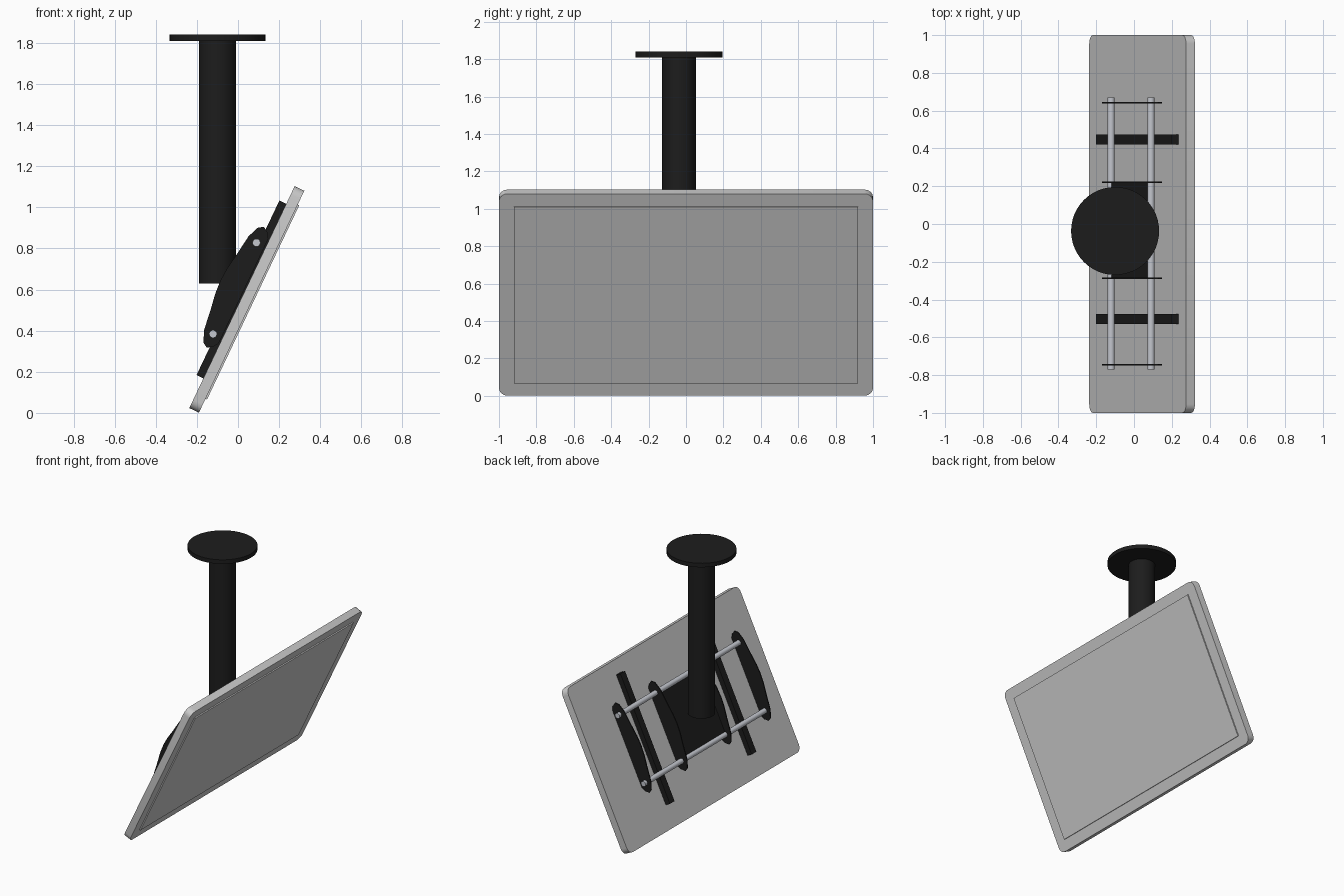
import bpy, bmesh, math
from mathutils import Matrix, Vector

if "Cube" in bpy.data.objects:
    bpy.data.objects.remove(bpy.data.objects["Cube"])

# tilted frame of the screen: local x = out of the display, z = up along the panel
TILT = Matrix.Translation((-0.237, 0, 0.0235)) @ Matrix.Rotation(math.radians(25.4), 4, 'Y')
LEN = 1.195


def material(name, color):
    m = bpy.data.materials.new(name)
    m.diffuse_color = (*color, 1)
    m.use_nodes = True
    m.node_tree.nodes["Principled BSDF"].inputs["Base Color"].default_value = m.diffuse_color
    return m


BLACK = material("black_metal", (0.012, 0.012, 0.012))
STEEL = material("steel", (0.55, 0.57, 0.62))


def prism(name, points, vec, mat=None, matrix=Matrix()):
    """Extrude a closed 3D outline along vec."""
    bm = bmesh.new()
    face = bm.faces.new([bm.verts.new(p) for p in points])
    ext = bmesh.ops.extrude_face_region(bm, geom=[face])["geom"]
    bmesh.ops.translate(bm, vec=vec, verts=[v for v in ext if isinstance(v, bmesh.types.BMVert)])
    if not any(face.is_valid and f == face for f in bm.faces):
        bm.faces.new([v for v in bm.verts[:len(points)]])
    bmesh.ops.recalc_face_normals(bm, faces=bm.faces)
    me = bpy.data.meshes.new(name)
    bm.to_mesh(me)
    bm.free()
    ob = bpy.data.objects.new(name, me)
    bpy.context.collection.objects.link(ob)
    ob.matrix_world = matrix
    if mat:
        me.materials.append(mat)
    bpy.ops.object.select_all(action='DESELECT')
    ob.select_set(True)
    bpy.context.view_layer.objects.active = ob
    bpy.ops.object.shade_smooth_by_angle(angle=math.radians(35))
    return ob


def box(name, x0, x1, y0, y1, z0, z1, mat=None):
    return prism(name, [(x0, y0, z0), (x0, y1, z0), (x0, y1, z1), (x0, y0, z1)],
                 (x1 - x0, 0, 0), mat, TILT)


def circle(r, n):
    return [(r * math.cos(2 * math.pi * i / n), r * math.sin(2 * math.pi * i / n)) for i in range(n)]


# screen housing with rounded corners
r = 0.045
outline = []
for cy, cz, a0 in ((1 - r, LEN - r, 0), (r - 1, LEN - r, 90), (r - 1, r, 180), (1 - r, r, 270)):
    for i in range(5):
        a = math.radians(a0 + 22.5 * i)
        outline.append((0, cy + r * math.cos(a), cz + r * math.sin(a)))
prism("screen_housing", outline, (0.052, 0, 0), None, TILT)

# slightly raised display
box("display", 0.04, 0.06, -0.92, 0.92, 0.075, LEN - 0.075)

# rails on the back
for i, y in enumerate((-0.503, 0.448)):
    box(f"back_rail_{i}", -0.037, 0.002, y - 0.027, y + 0.027, 0.16, 1.1, BLACK)

# bulged side brackets
half = [(-0.006, 0.345), (-0.022, 0.32), (-0.05, 0.302), (-0.075, 0.318), (-0.098, 0.375),
        (-0.112, 0.48), (-0.125, 0.56), (-0.129, 0.63)]
profile = half + [(n, 1.254 - u) for n, u in reversed(half[:-1])]
for i, y in enumerate((-0.744, -0.287, 0.222, 0.642)):
    prism(f"bracket_{i}", [(n, y - 0.004, u) for n, u in profile], (0, 0.008, 0), BLACK, TILT)

# cross rods
for i, u in enumerate((0.375, 0.867)):
    prism(f"cross_rod_{i}", [(-0.05 + a, -0.77, u + b) for a, b in circle(0.019, 24)],
          (0, 1.44, 0), STEEL, TILT)

# centre mounting plate
box("mount_plate", -0.055, -0.03, -0.285, 0.22, 0.37, 0.865, BLACK)

# ceiling pole and flange
for name, rad, z0, z1 in (("pole", 0.09, 0.63, 1.815), ("ceiling_flange", 0.233, 1.81, 1.84)):
    prism(name, [(-0.1 + a, -0.037 + b, z0) for a, b in circle(rad, 48)], (0, 0, z1 - z0), BLACK)
